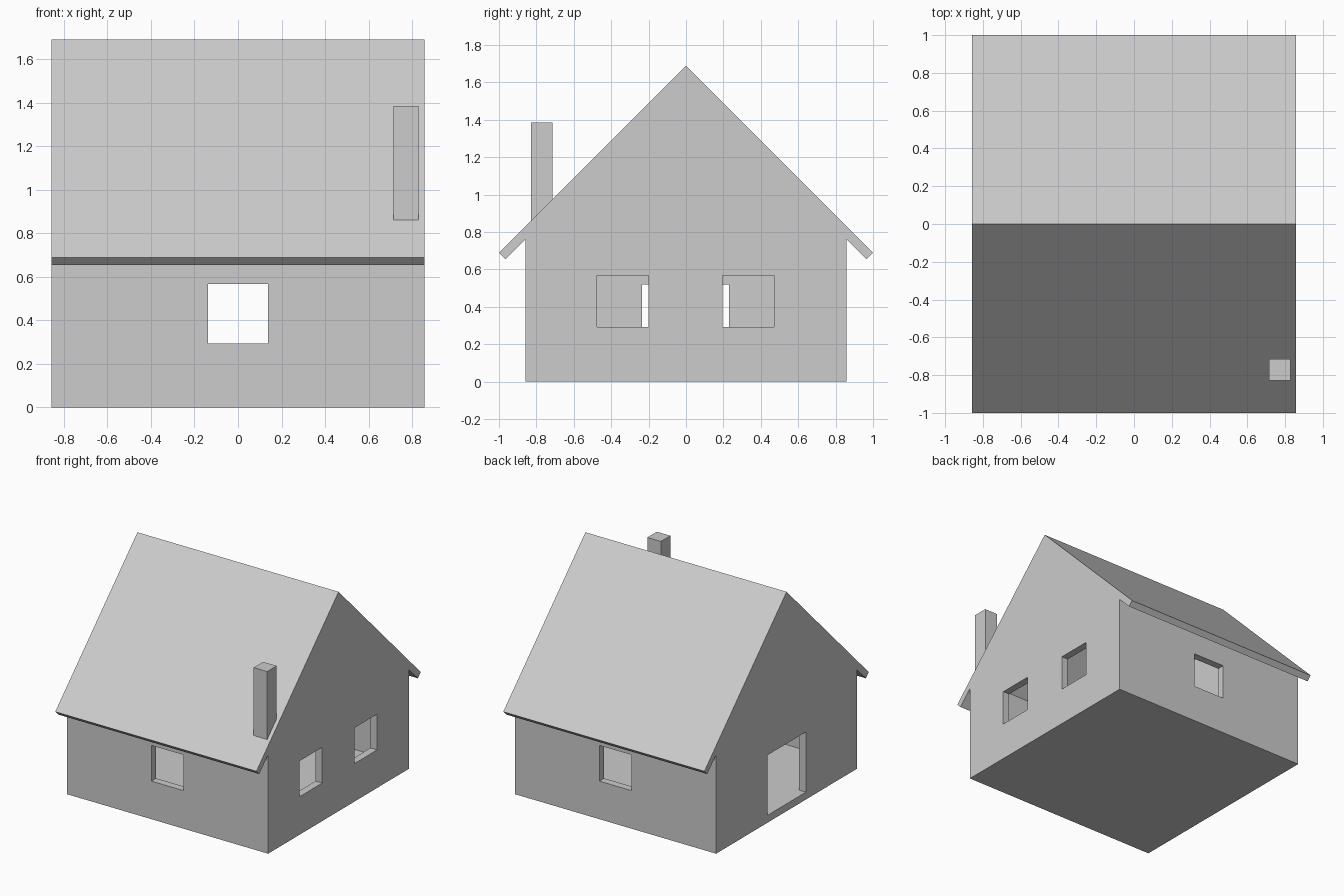
import bpy
import bmesh

if "Cube" in bpy.data.objects:
    bpy.data.objects.remove(bpy.data.objects["Cube"], do_unlink=True)

HALF = 0.857          # half width of the house
WALL = 0.057          # wall and floor thickness
RIDGE = 1.69

grey = bpy.data.materials.new("light grey")
grey.use_nodes = True
colour = (0.604, 0.604, 0.604, 1)
grey.diffuse_color = colour
grey.node_tree.nodes["Principled BSDF"].inputs["Base Color"].default_value = colour


def prism(name, profile, x0, x1):
    """Extrude a closed (y, z) profile along x."""
    bm = bmesh.new()
    face = bm.faces.new([bm.verts.new((x0, y, z)) for y, z in profile])
    out = bmesh.ops.extrude_face_region(bm, geom=[face])
    moved = [v for v in out["geom"] if isinstance(v, bmesh.types.BMVert)]
    bmesh.ops.translate(bm, verts=moved, vec=(x1 - x0, 0, 0))
    bmesh.ops.recalc_face_normals(bm, faces=bm.faces)
    mesh = bpy.data.meshes.new(name)
    bm.to_mesh(mesh)
    bm.free()
    mesh.materials.append(grey)
    obj = bpy.data.objects.new(name, mesh)
    bpy.context.collection.objects.link(obj)
    return obj


def box(name, x, y, z):
    return prism(name, [(y[0], z[0]), (y[1], z[0]), (y[1], z[1]), (y[0], z[1])], *x)


def mirrored(half):
    """Complete a profile from its +y half, listed from bottom to ridge."""
    return half + [(-y, z) for y, z in reversed(half) if y]


def cut(target, cutter):
    mod = target.modifiers.new("cut", "BOOLEAN")
    mod.operation = "DIFFERENCE"
    mod.solver = "EXACT"
    mod.object = cutter
    bpy.context.view_layer.objects.active = target
    bpy.ops.object.modifier_apply(modifier=mod.name)
    bpy.data.objects.remove(cutter, do_unlink=True)


# Walls, floor and gables around one hollow room open to the roof
walls = prism("walls", mirrored([(HALF, 0), (HALF, RIDGE - 0.07 - HALF), (0, RIDGE - 0.07)]), -HALF, HALF)
inner = HALF - WALL
cut(walls, prism("room_cutter", mirrored([(inner, WALL), (inner, 0.85), (0, 0.85 + inner)]), -inner, inner))

# Front and back windows, two windows on one gable wall, door on the other
window_z = (0.293, 0.568)
cut(walls, box("window_cutter", (-0.137, 0.137), (-1, 1), window_z))
for y in ((-0.475, -0.2), (0.195, 0.47)):
    cut(walls, box("window_cutter", (0.7, 1), y, window_z))
cut(walls, box("door_cutter", (-1, -0.7), (-0.235, 0.23), (WALL, 0.52)))

# Roof slabs meeting at the ridge, with overhanging eaves
prism("roof", [(-1, 0.69), (0, RIDGE), (1, 0.69), (0.965, 0.655), (0, RIDGE - 0.07), (-0.965, 0.655)], -HALF, HALF)

# Chimney passing through the front slope
box("chimney", (0.714, 0.829), (-0.829, -0.714), (0.755, 1.385))
